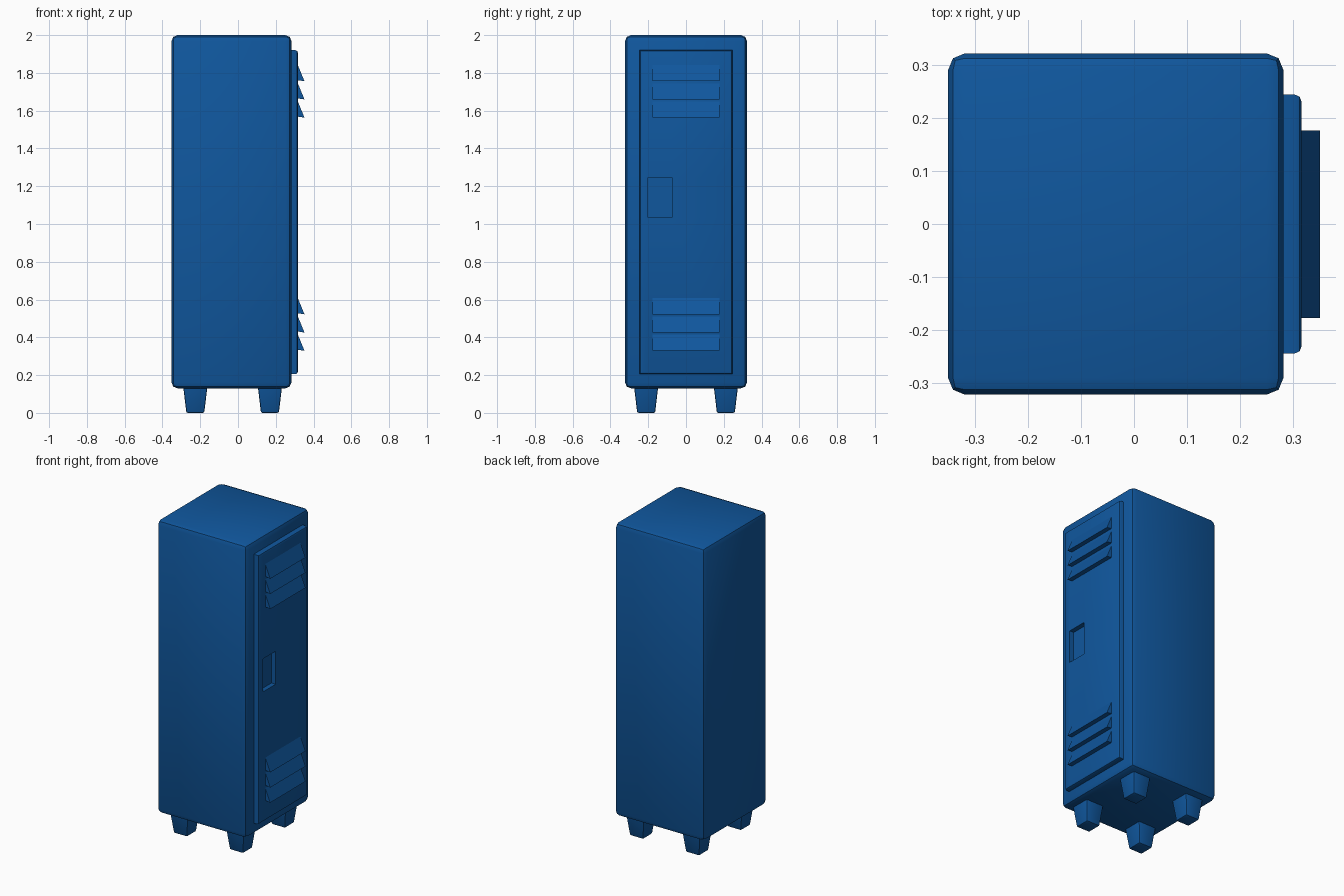
import bpy, bmesh
from mathutils import Vector

if "Cube" in bpy.data.objects:
    bpy.data.objects.remove(bpy.data.objects["Cube"])

blue = bpy.data.materials.new("locker blue")
blue.diffuse_color = (0.005, 0.095, 0.34, 1)
blue.use_nodes = True
blue.node_tree.nodes["Principled BSDF"].inputs["Base Color"].default_value = blue.diffuse_color


def finish(bm, name, angle=0.7):
    bmesh.ops.recalc_face_normals(bm, faces=bm.faces[:])
    me = bpy.data.meshes.new(name)
    bm.to_mesh(me)
    bm.free()
    me.materials.append(blue)
    ob = bpy.data.objects.new(name, me)
    bpy.context.collection.objects.link(ob)
    bpy.ops.object.select_all(action='DESELECT')
    ob.select_set(True)
    bpy.context.view_layer.objects.active = ob
    bpy.ops.object.shade_smooth_by_angle(angle=angle)
    return ob


def box(lo, hi):
    bm = bmesh.new()
    bmesh.ops.create_cube(bm, size=1)
    lo, hi = Vector(lo), Vector(hi)
    for v in bm.verts:
        v.co = Vector((lo[i] + (v.co[i] + 0.5) * (hi[i] - lo[i]) for i in range(3)))
    return bm


def bevel(bm, edges, size, segments):
    bmesh.ops.bevel(bm, geom=edges, offset=size, segments=segments,
                    profile=0.5, affect='EDGES')


# Rounded cabinet
bm = box((-0.352, -0.323, 0.13), (0.283, 0.323, 2.0))
bevel(bm, bm.edges[:], 0.032, 2)
finish(bm, "cabinet")

# Door with chamfered rim and sunken handle pocket
bm = box((0.24, -0.245, 0.205), (0.317, 0.245, 1.92))
bevel(bm, [e for e in bm.edges if all(v.co.x > 0.3 for v in e.verts)], 0.013, 2)
y0, y1, z0, z1 = -0.20, -0.073, 1.035, 1.245
for co, no in (((0, y0, 0), (0, 1, 0)), ((0, y1, 0), (0, 1, 0)),
               ((0, 0, z0), (0, 0, 1)), ((0, 0, z1), (0, 0, 1))):
    bmesh.ops.bisect_plane(bm, geom=bm.verts[:] + bm.edges[:] + bm.faces[:],
                           plane_co=co, plane_no=no)
pocket = []
for f in bm.faces:
    c = f.calc_center_median()
    if c.x > 0.31 and y0 < c.y < y1 and z0 < c.z < z1:
        pocket.append(f)
floor = bmesh.ops.extrude_discrete_faces(bm, faces=pocket)["faces"]
for v in {v for f in floor for v in f.verts}:
    v.co.x -= 0.03
finish(bm, "door", 0.5)


# Wedge shaped vent louvers, three at the top and three at the bottom
def louver(name, top):
    bm = bmesh.new()
    profile = ((0.305, top), (0.317, top), (0.352, top - 0.085), (0.305, top - 0.078))
    face = bm.faces.new([bm.verts.new((x, -0.178, z)) for x, z in profile])
    ext = bmesh.ops.extrude_face_region(bm, geom=[face])["geom"]
    for v in ext:
        if isinstance(v, bmesh.types.BMVert):
            v.co.y = 0.177
    finish(bm, name, 0.4)


for label, start in (("upper", 1.841), ("lower", 0.607)):
    for i in range(3):
        louver(f"{label}_louver_{i + 1}", start - i * 0.0965)

# Tapered square feet
for x in (-0.226, 0.169):
    for y in (-0.211, 0.211):
        bm = box((x - 0.064, y - 0.064, 0), (x + 0.064, y + 0.064, 0.14))
        for v in bm.verts:
            if v.co.z < 0.01:
                v.co.x = x + (v.co.x - x) * 0.74
                v.co.y = y + (v.co.y - y) * 0.74
        bevel(bm, [e for e in bm.edges if any(v.co.z < 0.01 for v in e.verts)], 0.008, 2)
        finish(bm, f"{'left' if x < 0 else 'right'}_{'front' if y < 0 else 'back'}_foot")
